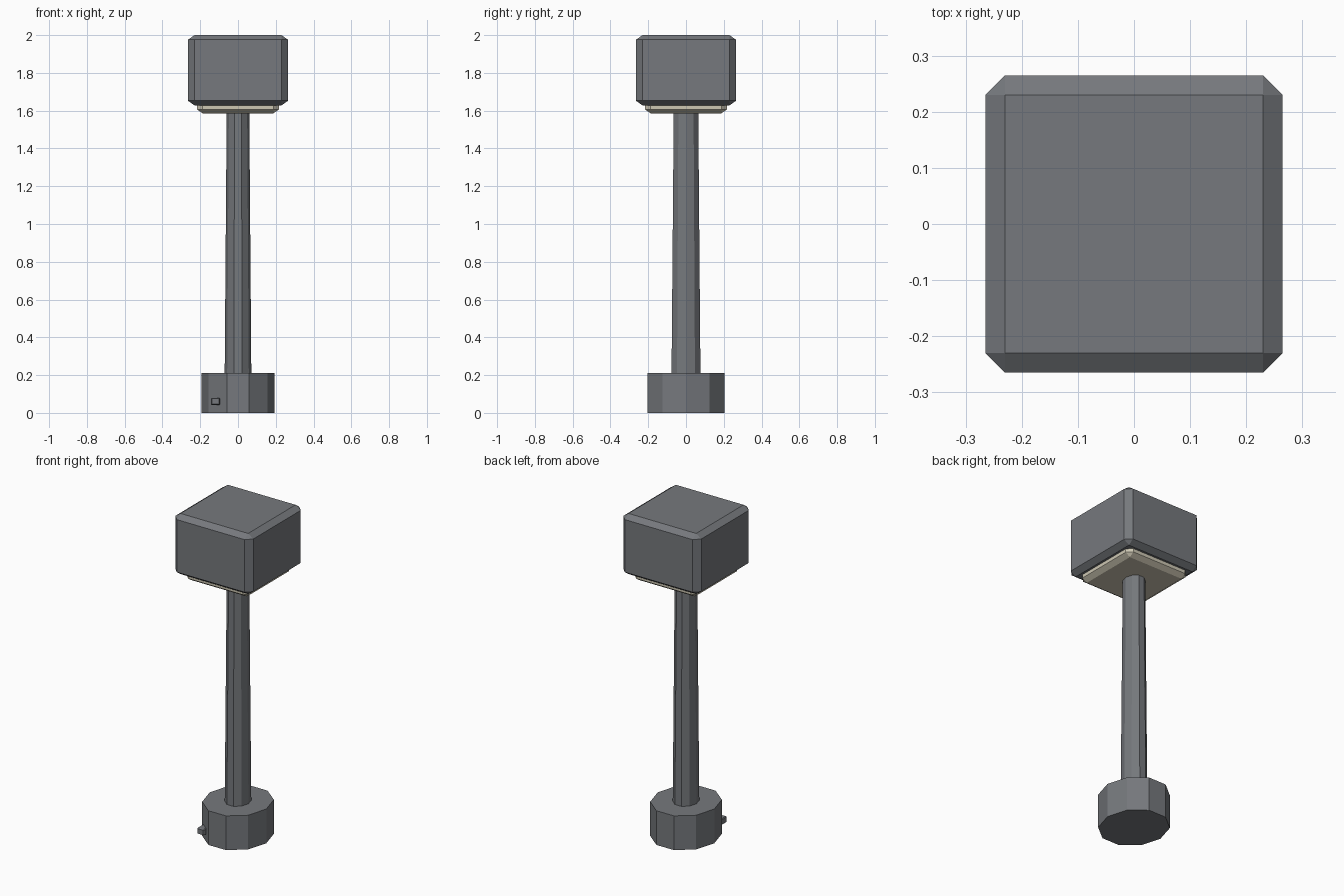
import bpy
import bmesh
from math import pi
from mathutils import Matrix, Vector

cube = bpy.data.objects.get("Cube")
if cube:
    bpy.data.objects.remove(cube)


def make_material(name, color):
    mat = bpy.data.materials.new(name)
    mat.use_nodes = True
    mat.diffuse_color = color
    mat.node_tree.nodes["Principled BSDF"].inputs["Base Color"].default_value = color
    return mat


grey = make_material("slate grey", (0.18, 0.19, 0.205, 1))
cream = make_material("cream", (0.61, 0.57, 0.45, 1))


def finish(name, bm, mat):
    bmesh.ops.recalc_face_normals(bm, faces=bm.faces)
    mesh = bpy.data.meshes.new(name)
    bm.to_mesh(mesh)
    bm.free()
    mesh.materials.append(mat)
    obj = bpy.data.objects.new(name, mesh)
    bpy.context.collection.objects.link(obj)
    return obj


def chamfered_box(name, low, high, chamfer, mat):
    """Unit cube with chamfered edges, stretched to fill the given bounds."""
    low, high = Vector(low), Vector(high)
    bm = bmesh.new()
    bmesh.ops.create_cube(bm, size=1)
    bmesh.ops.bevel(bm, geom=bm.edges[:], offset=chamfer, segments=1,
                    profile=0.5, affect='EDGES')
    bmesh.ops.scale(bm, vec=high - low, verts=bm.verts)
    bmesh.ops.translate(bm, vec=(low + high) / 2, verts=bm.verts)
    return finish(name, bm, mat)


def ten_sided_post(name, z0, z1, radii, taper, mat):
    """Ten-sided oval post with a flat side to the front, narrowing upwards."""
    bm = bmesh.new()
    bmesh.ops.create_cone(bm, cap_ends=True, segments=10, radius1=1,
                          radius2=taper, depth=z1 - z0)
    # Put corners on the x axis, whatever the start angle of the primitive
    corner = max(bm.verts, key=lambda v: v.co.xy.length).co
    bmesh.ops.rotate(bm, verts=bm.verts,
                     matrix=Matrix.Rotation(-Vector((1, 0)).angle_signed(corner.xy) * -1, 3, 'Z'))
    bmesh.ops.scale(bm, vec=(radii[0], radii[1], 1), verts=bm.verts)
    bmesh.ops.translate(bm, vec=(0, 0, (z0 + z1) / 2), verts=bm.verts)
    return finish(name, bm, mat)


# Foot and tapering pole
ten_sided_post("base", 0, 0.21, (0.192, 0.213), 1, grey)
ten_sided_post("pole", 0.15, 1.62, (0.071, 0.081), 0.84, grey)

# Small button low on the front of the foot
chamfered_box("button", (-0.143, -0.195, 0.042), (-0.095, -0.12, 0.08), 0.1, grey)

# Lamp head with the light panel showing beneath it
chamfered_box("lamp_head", (-0.265, -0.265, 1.628), (0.265, 0.265, 2), 0.066, grey)
chamfered_box("light_panel", (-0.217, -0.217, 1.586), (0.217, 0.217, 1.88), 0.07, cream)
